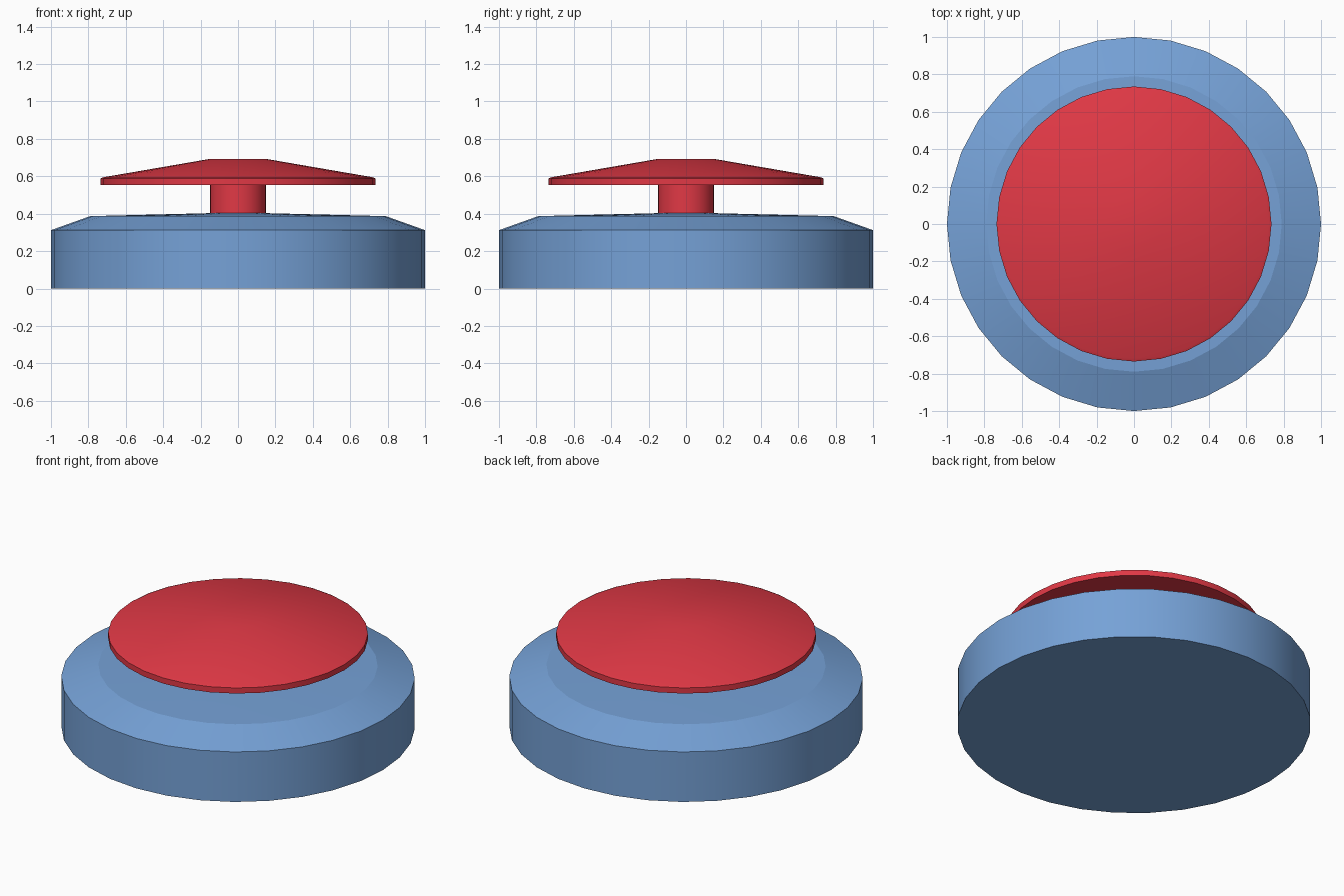
import bpy, bmesh, math

if "Cube" in bpy.data.objects:
    bpy.data.objects.remove(bpy.data.objects["Cube"])

SIDES = 32


def material(name, rgb):
    m = bpy.data.materials.new(name)
    m.diffuse_color = (*rgb, 1)
    m.use_nodes = True
    m.node_tree.nodes["Principled BSDF"].inputs["Base Color"].default_value = m.diffuse_color
    return m


def lathe(name, profile, mat, angle):
    """Stack rings from (radius, z) points and cap both ends."""
    bm = bmesh.new()
    rings = []
    for r, z in profile:
        rings.append([bm.verts.new((r * math.cos(2 * math.pi * i / SIDES),
                                    r * math.sin(2 * math.pi * i / SIDES), z))
                      for i in range(SIDES)])
    for a, b in zip(rings, rings[1:]):
        for i in range(SIDES):
            j = (i + 1) % SIDES
            bm.faces.new((a[i], a[j], b[j], b[i]))
    bm.faces.new(rings[0][::-1])
    bm.faces.new(rings[-1])
    bmesh.ops.recalc_face_normals(bm, faces=bm.faces)
    me = bpy.data.meshes.new(name)
    bm.to_mesh(me)
    bm.free()
    me.materials.append(mat)
    ob = bpy.data.objects.new(name, me)
    bpy.context.collection.objects.link(ob)
    bpy.ops.object.select_all(action='DESELECT')
    ob.select_set(True)
    bpy.context.view_layer.objects.active = ob
    bpy.ops.object.shade_smooth_by_angle(angle=math.radians(angle))
    return ob


blue = material("blue", (0.18, 0.36, 0.68))
red = material("red", (0.75, 0.04, 0.06))

# Round base with sloped shoulder and slightly raised top
lathe("base", [(1, 0), (1, 0.312), (0.79, 0.387), (0.15, 0.403)], blue, 15)

# Push button: stem, flat underside, thin rim and shallow domed top
lathe("button", [(0.15, 0.403), (0.15, 0.553), (0.735, 0.553), (0.735, 0.588),
                 (0.72, 0.595), (0.15, 0.693)], red, 35)
